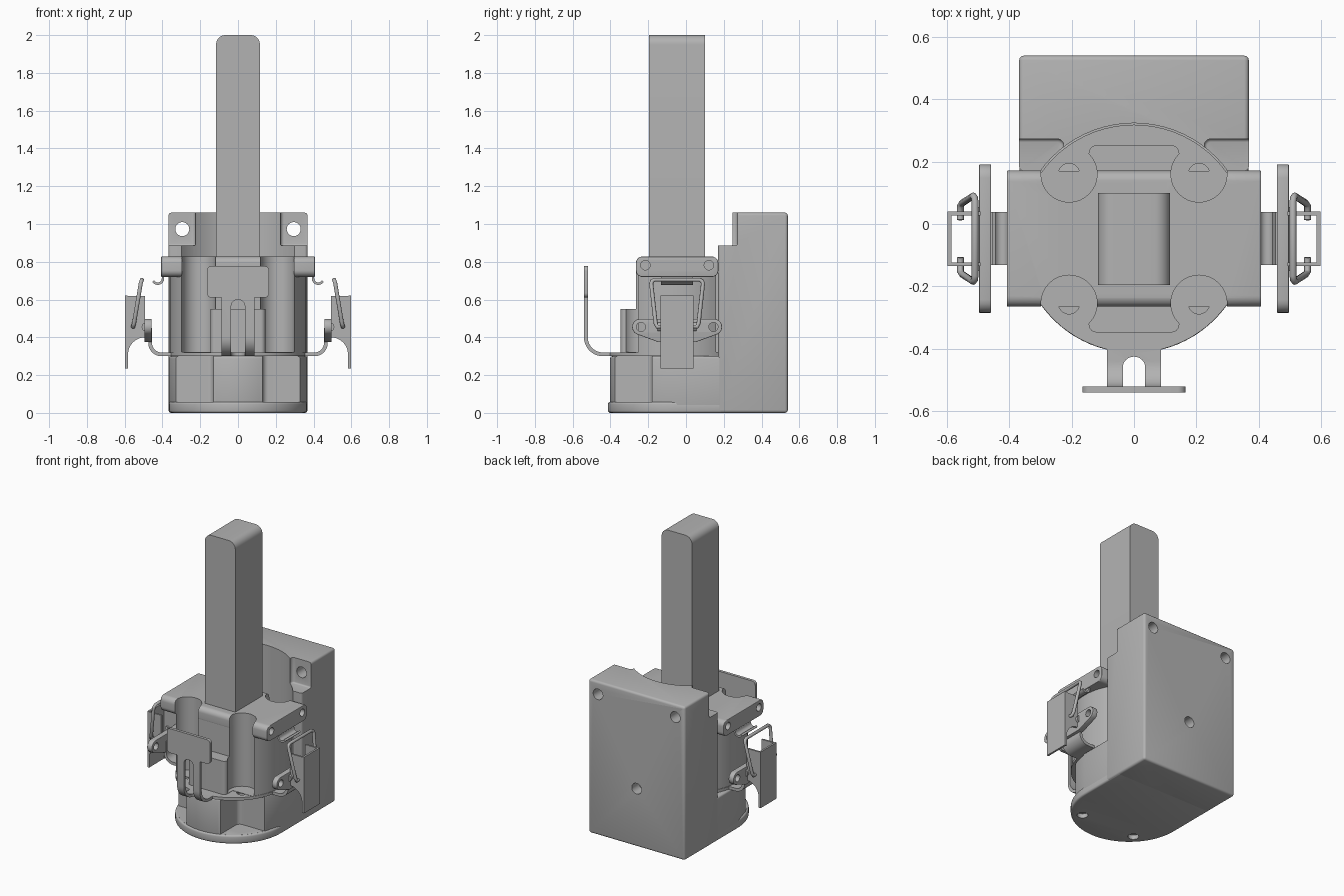
import bpy, bmesh
from math import sin, cos, pi, radians
from mathutils import Vector

if "Cube" in bpy.data.objects:
    bpy.data.objects.remove(bpy.data.objects["Cube"])

grey = bpy.data.materials.new("plain grey")
grey.use_nodes = True
tone = (0.45, 0.45, 0.45, 1)
grey.diffuse_color = tone
grey.node_tree.nodes["Principled BSDF"].inputs["Base Color"].default_value = tone

CY = -0.047   # centre line of the round body in y
BOLTS = [(sx * 0.208, CY + sy * 0.207) for sx in (1, -1) for sy in (1, -1)]


def arc(cx, cy, r, a0, a1, n=8):
    return [(cx + r * cos(radians(a0 + (a1 - a0) * i / n)),
             cy + r * sin(radians(a0 + (a1 - a0) * i / n))) for i in range(n + 1)]


def circle(cx, cy, r, n=32):
    return arc(cx, cy, r, 0, 360, n)[:-1]


def rect(x0, x1, y0, y1, r=0.0):
    if r == 0:
        return [(x0, y0), (x1, y0), (x1, y1), (x0, y1)]
    return (arc(x1 - r, y1 - r, r, 0, 90) + arc(x0 + r, y1 - r, r, 90, 180)
            + arc(x0 + r, y0 + r, r, 180, 270) + arc(x1 - r, y0 + r, r, 270, 360))


def band(path, t):
    """Outline of a strip of thickness t that follows a path."""
    pts = [Vector(p) for p in path]
    left, right = [], []
    for i, p in enumerate(pts):
        d = (pts[min(i + 1, len(pts) - 1)] - pts[max(i - 1, 0)]).normalized()
        n = Vector((-d.y, d.x)) * t / 2
        left.append(tuple(p + n))
        right.append(tuple(p - n))
    return left + right[::-1]


def finish(ob):
    bpy.ops.object.select_all(action='DESELECT')
    ob.select_set(True)
    bpy.context.view_layer.objects.active = ob
    bpy.ops.object.shade_smooth_by_angle(angle=radians(35))


def prism(name, pts, axis, lo, hi, bevel=0.0):
    """Extrude a closed outline along an axis."""
    place = {'x': lambda a, b, h: (h, a, b), 'y': lambda a, b, h: (a, h, b),
             'z': lambda a, b, h: (a, b, h)}[axis]
    bm = bmesh.new()
    bottom = [bm.verts.new(place(a, b, lo)) for a, b in pts]
    top = [bm.verts.new(place(a, b, hi)) for a, b in pts]
    bm.faces.new(bottom)
    bm.faces.new(top)
    for i in range(len(pts)):
        j = (i + 1) % len(pts)
        bm.faces.new((bottom[i], bottom[j], top[j], top[i]))
    bmesh.ops.recalc_face_normals(bm, faces=bm.faces)
    me = bpy.data.meshes.new(name)
    bm.to_mesh(me)
    bm.free()
    me.materials.append(grey)
    ob = bpy.data.objects.new(name, me)
    bpy.context.collection.objects.link(ob)
    if bevel:
        mod = ob.modifiers.new("soft edges", 'BEVEL')
        mod.width, mod.segments, mod.limit_method = bevel, 3, 'ANGLE'
        mod.angle_limit = radians(40)
        bpy.context.view_layer.objects.active = ob
        bpy.ops.object.modifier_apply(modifier=mod.name)
    finish(ob)
    return ob


def boolean(ob, others, operation='DIFFERENCE'):
    bpy.context.view_layer.objects.active = ob
    for other in others:
        mod = ob.modifiers.new("cut", 'BOOLEAN')
        mod.operation, mod.solver, mod.object = operation, 'EXACT', other
        bpy.ops.object.modifier_apply(modifier=mod.name)
        bpy.data.objects.remove(other)
    finish(ob)
    return ob


def cut(pts, axis, lo, hi, bevel=0.0):
    return prism("cutter", pts, axis, lo, hi, bevel)


def mirrored(s, lo, hi):
    return (lo, hi) if s > 0 else (-hi, -lo)


# Base: a D-shaped block with bolt recesses on a thin round flange
d_shape = arc(0, CY, 0.366, 180, 360, 40) + [(0.366, 0.3), (-0.366, 0.3)]
d_block = arc(0, CY, 0.355, 200, 340, 30) + [(0.366, CY), (0.366, 0.3), (-0.366, 0.3), (-0.366, CY)]
base = prism("base", d_block, 'z', 0.03, 0.3, 0.012)
boolean(base, [cut(rect(*mirrored(s, 0.13, 0.6), -0.7, -0.18, 0.03), 'z', 0.058, 0.35)
               for s in (1, -1)])
flange = prism("base_flange", d_shape, 'z', 0, 0.058, 0.012)
boolean(flange, [cut(circle(x, y, 0.034), 'z', -0.1, 0.2) for x, y in BOLTS if y < 0])

# Rear housing with round cavity, stepped corners and screw holes
housing = prism("rear_housing", rect(-0.368, 0.368, 0.17, 0.539), 'z', 0, 1.06, 0.015)
boolean(housing, [cut(circle(0, CY, 0.37, 72), 'z', 0.3, 1.3)]
        + [cut(rect(*mirrored(s, 0.225, 0.6), 0.0, 0.272, 0.02), 'z', 0.885, 1.3, 0.01) for s in (1, -1)]
        + [cut(circle(s * 0.295, 0.973, 0.037), 'y', 0, 0.7) for s in (1, -1)]
        + [cut(circle(0, 0.4, 0.037), 'y', 0.46, 0.7),
           cut(circle(0, 0.24, 0.034), 'z', -0.1, 0.1)])

# Gasket plate between base and body
plate = prism("gasket_plate", circle(0, CY, 0.365, 72), 'z', 0.3, 0.32)
boolean(plate, [cut(circle(x, y, 0.034), 'z', 0.2, 0.4) for x, y in BOLTS])


def bolt_channels():
    return [cut(circle(x, y, 0.09), 'z', 0.322, 0.9) for x, y in BOLTS]


# Body: round core trimmed flat at front and back, with bolt channels
body = prism("body", circle(0, CY, 0.362, 72), 'z', 0.318, 0.75)
boolean(body, [cut(rect(-0.6, 0.6, -0.264, 0.17), 'z', 0.2, 0.9)], 'INTERSECT')
boolean(body, bolt_channels())
for name, y0, y1 in (("front_block", -0.347, -0.2), ("back_block", 0.1, 0.252)):
    block = prism(name, rect(-0.145, 0.145, y0, y1, 0.025), 'z', 0.318, 0.55)
    boolean(block, bolt_channels())

# Cap with end holes and bolt channels
cap = prism("cap", rect(-0.265, 0.171, 0.72, 0.828, 0.035), 'x', -0.407, 0.407, 0.004)
boolean(cap, bolt_channels()
        + [cut(circle(CY + k * 0.168, 0.782, 0.025, 24), 'x', *mirrored(s, 0.36, 0.5))
           for s in (1, -1) for k in (1, -1)])

# Tall handle with rounded top corners
prism("handle", [(-0.116, 0.8), (0.116, 0.8)] + arc(0.066, 1.95, 0.05, 0, 90)
      + arc(-0.066, 1.95, 0.05, 90, 180), 'y', -0.195, 0.1)

# Front tab: bent forked strap carrying a wide plate
path = [(-0.36, 0.31)] + arc(-0.445, 0.395, 0.085, 270, 180, 10) + [(-0.53, 0.62)]
bent = [(-0.36, 0.31)] + [(y, z) for y, z in arc(-0.44, 0.4, 0.09, 270, 180, 10)] + [(-0.53, 0.64)]
strap = prism("front_strap", band(bent, 0.02), 'x', -0.087, 0.087)
boolean(strap, [cut(rect(-0.036, 0.036, 0.2, 0.6, 0.035), 'y', -0.7, -0.46),
                cut(rect(-0.036, 0.036, -0.6, -0.425, 0.035), 'z', 0.2, 0.42)])
prism("front_tab", rect(-0.165, 0.165, 0.61, 0.777, 0.025), 'y', -0.54, -0.52)


def wire(name, points, r):
    cu = bpy.data.curves.new(name, 'CURVE')
    cu.dimensions, cu.bevel_depth, cu.bevel_resolution = '3D', r, 3
    cu.use_fill_caps = True
    sp = cu.splines.new('POLY')
    sp.points.add(len(points) - 1)
    for p, q in zip(sp.points, points):
        p.co = (*q, 1)
    cu.materials.append(grey)
    ob = bpy.data.objects.new(name, cu)
    bpy.context.collection.objects.link(ob)


# Side latches, one per side
for s, side in ((1, "left"), (-1, "right")):
    def flip(pts):
        return [(s * a, b) for a, b in pts]

    # strap from gasket plate, bent up to the bracket
    bend = [(0.33, 0.31)] + arc(0.405, 0.37, 0.06, 270, 360) + [(0.465, 0.45)]
    prism(side + "_latch_strap", flip(band(bend, 0.02)), 'y', -0.132, 0.038)

    # bracket with two eared ends
    outline = (arc(CY + 0.195, 0.455, 0.043, -60, 90) + arc(CY - 0.195, 0.455, 0.043, 90, 240)
               + [(CY - 0.1, 0.375), (CY + 0.1, 0.375)])
    bracket = prism(side + "_bracket", outline, 'x', *mirrored(s, 0.458, 0.496), 0.003)
    boolean(bracket, [cut(circle(CY + k * 0.192, 0.455, 0.024, 24), 'x', -0.7, 0.7) for k in (1, -1)])

    # lever: two curved cheeks joined by an outer plate
    cheek = [(0.597, 0.62), (0.492, 0.62), (0.492, 0.4)] + arc(0.492, 0.31, 0.09, 80, 5) + [(0.582, 0.235), (0.597, 0.235)]
    for k, y in (("front", -0.135), ("back", 0.028)):
        prism(side + "_lever_cheek_" + k, flip(cheek), 'y', y, y + 0.012)
    prism(side + "_lever_plate", rect(-0.135, 0.04, 0.235, 0.622), 'x', *mirrored(s, 0.585, 0.598))
    prism(side + "_lever_pin", circle(s * 0.485, 0.455, 0.025, 24), 'y', -0.15, 0.055)

    # wire bail
    half = [(0.556, 0.06, 0.46), (0.556, 0.105, 0.455), (0.55, 0.114, 0.475),
            (0.515, 0.137, 0.685), (0.511, 0.132, 0.698), (0.509, 0.118, 0.705)]
    loop = [(s * x, CY - y, z) for x, y, z in half] + [(s * x, CY + y, z) for x, y, z in half[::-1]]
    wire(side + "_bail", loop, 0.011)

    # catch hook under the cap end
    hook = [(0.36, 0.728), (0.395, 0.725)] + arc(0.425, 0.712, 0.028, 180, 330)
    prism(side + "_hook", flip(band(hook, 0.013)), 'y', -0.132, 0.038)
